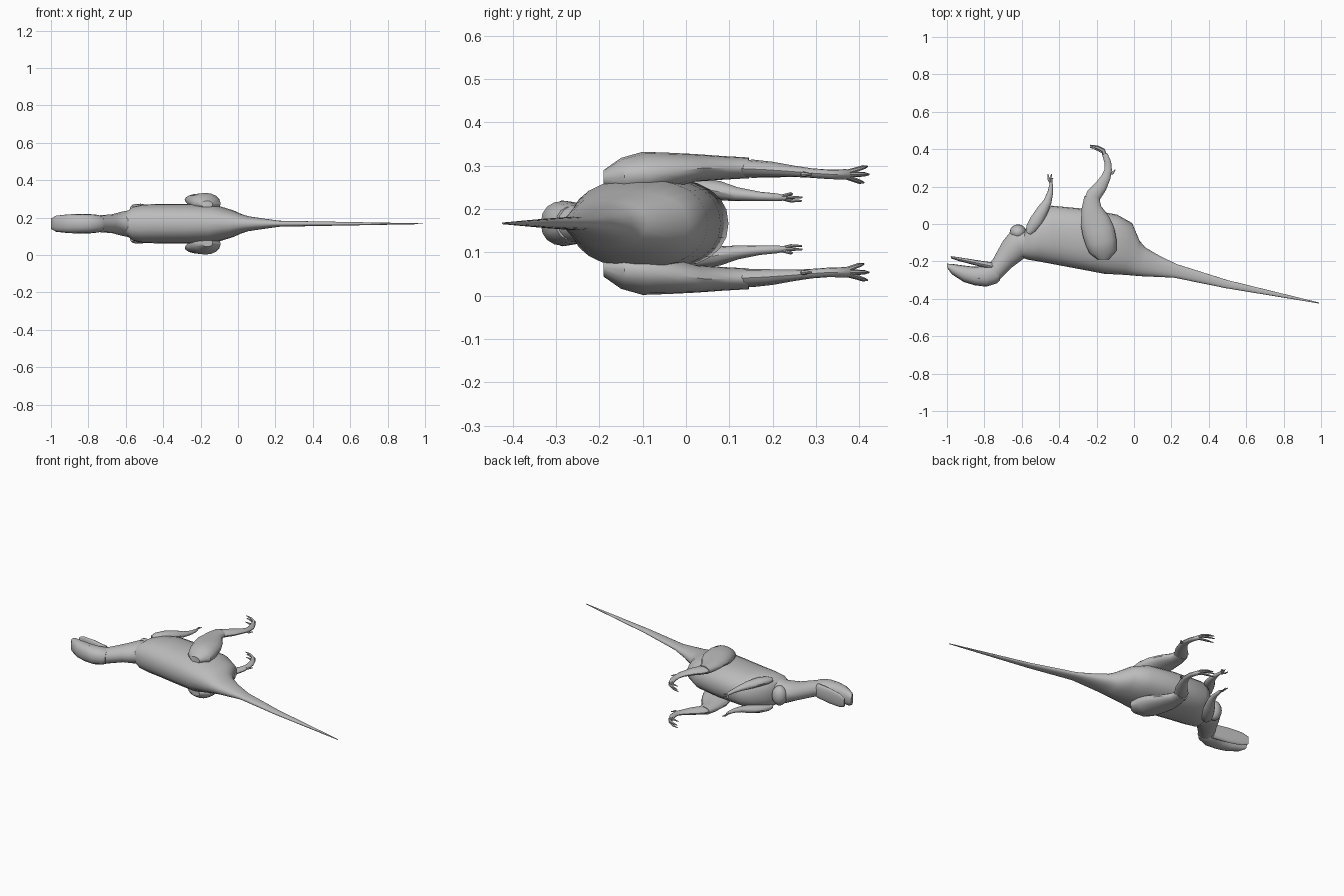
import bpy, bmesh, math
from mathutils import Vector

MID = 0.167  # plane of symmetry; the animal lies on its side

grey = bpy.data.materials.new("plain grey")
grey.diffuse_color = (0.5, 0.5, 0.5, 1)


def finish(name, bm):
    bmesh.ops.recalc_face_normals(bm, faces=bm.faces)
    mesh = bpy.data.meshes.new(name)
    bm.to_mesh(mesh)
    bm.free()
    mesh.materials.append(grey)
    ob = bpy.data.objects.new(name, mesh)
    bpy.context.collection.objects.link(ob)
    bpy.ops.object.select_all(action='DESELECT')
    ob.select_set(True)
    bpy.context.view_layer.objects.active = ob
    bpy.ops.object.shade_smooth_by_angle(angle=math.radians(40))
    return ob


def loft(name, rows, sides=16, power=1.0):
    """Rows: belly x, belly y, back x, back y, centre z, half width in z."""
    bm = bmesh.new()
    rings = []
    for x1, y1, x2, y2, z, w in rows:
        c = Vector(((x1 + x2) / 2, (y1 + y2) / 2, z))
        a = Vector(((x1 - x2) / 2, (y1 - y2) / 2, 0))
        ring = []
        for i in range(sides):
            t = 2 * math.pi * i / sides
            u, v = [math.copysign(abs(f) ** power, f) for f in (math.cos(t), math.sin(t))]
            ring.append(bm.verts.new(c + a * u + Vector((0, 0, w * v))))
        rings.append(ring)
    for r, s in zip(rings, rings[1:]):
        for i in range(sides):
            j = (i + 1) % sides
            bm.faces.new((r[i], r[j], s[j], s[i]))
    bm.faces.new(rings[0])
    bm.faces.new(rings[-1])
    return finish(name, bm)


def limb(name, path, sides=12):
    """Path rows: x, y, z, half thickness in xy, half width in z. Made on both sides."""
    rows = []
    for i, (x, y, z, a, b) in enumerate(path):
        p, q = path[max(i - 1, 0)], path[min(i + 1, len(path) - 1)]
        d = Vector((q[0] - p[0], q[1] - p[1])).normalized()
        rows.append((x - d.y * a, y + d.x * a, x + d.y * a, y - d.x * a, z, b))
    loft(name + "_upper", rows, sides)
    loft(name + "_lower", [r[:4] + (2 * MID - r[4], r[5]) for r in rows], sides)


def ball(name, centre, scale, seg=16):
    bm = bmesh.new()
    bmesh.ops.create_uvsphere(bm, u_segments=seg, v_segments=seg // 2, radius=1)
    for v in bm.verts:
        v.co = Vector([c + s * k for c, s, k in zip(centre, scale, v.co)])
    finish(name, bm)


def centred(rows):
    return [r[:4] + (MID, r[4]) for r in rows]


# Torso, pelvis and tail
loft("torso", centred([
    (-0.60, -0.06, -0.595, -0.18, 0.062), (-0.555, 0.01, -0.57, -0.19, 0.090),
    (-0.50, 0.065, -0.51, -0.20, 0.103), (-0.44, 0.098, -0.42, -0.217, 0.105),
    (-0.25, 0.08, -0.27, -0.245, 0.106), (-0.09, 0.05, -0.16, -0.266, 0.102),
    (-0.01, 0.005, -0.05, -0.272, 0.073), (0.03, -0.09, 0.0, -0.276, 0.053),
    (0.06, -0.125, 0.05, -0.28, 0.040), (0.14, -0.172, 0.13, -0.283, 0.028),
    (0.23, -0.215, 0.215, -0.287, 0.016), (0.50, -0.300, 0.49, -0.343, 0.011),
    (0.99, -0.420, 0.99, -0.425, 0.002)]), 24, 0.88)

# Neck and throat
loft("neck", centred([
    (-0.785, -0.225, -0.74, -0.315, 0.042), (-0.755, -0.19, -0.71, -0.29, 0.046),
    (-0.70, -0.09, -0.65, -0.23, 0.050), (-0.655, -0.035, -0.59, -0.185, 0.064),
    (-0.58, -0.03, -0.55, -0.185, 0.075)]), 16)
ball("throat_bulge", (-0.62, -0.045, MID), (0.045, 0.043, 0.06))

# Head and lower jaw
loft("head", centred([
    (-1.0, -0.212, -0.998, -0.235, 0.028), (-0.97, -0.214, -0.975, -0.268, 0.043),
    (-0.91, -0.222, -0.91, -0.310, 0.050), (-0.86, -0.228, -0.85, -0.328, 0.052),
    (-0.80, -0.225, -0.79, -0.335, 0.052), (-0.76, -0.205, -0.735, -0.318, 0.047),
    (-0.745, -0.215, -0.715, -0.30, 0.040)]), 16, 0.88)
loft("lower_jaw", centred([
    (-0.98, -0.172, -0.978, -0.184, 0.026), (-0.94, -0.177, -0.94, -0.197, 0.042),
    (-0.86, -0.190, -0.86, -0.218, 0.048), (-0.76, -0.205, -0.76, -0.245, 0.044)]), 16, 0.88)
for side in (-1, 1):
    ball("eye", (-0.83, -0.285, MID + side * 0.048), (0.008, 0.008, 0.005), 8)

# Hind legs: thigh, shin and foot
limb("thigh", [
    (-0.165, -0.19, 0.27, 0.03, 0.02), (-0.165, -0.15, 0.275, 0.073, 0.043),
    (-0.175, -0.10, 0.28, 0.083, 0.052), (-0.19, -0.04, 0.288, 0.087, 0.042),
    (-0.21, 0.02, 0.295, 0.078, 0.032), (-0.228, 0.09, 0.295, 0.052, 0.027),
    (-0.226, 0.145, 0.295, 0.040, 0.024)], 16)
limb("shin", [
    (-0.23, 0.12, 0.293, 0.04, 0.019), (-0.215, 0.155, 0.293, 0.04, 0.021),
    (-0.178, 0.20, 0.291, 0.034, 0.018), (-0.15, 0.25, 0.287, 0.025, 0.013),
    (-0.138, 0.29, 0.283, 0.020, 0.011), (-0.14, 0.33, 0.280, 0.018, 0.011),
    (-0.155, 0.37, 0.280, 0.015, 0.012), (-0.165, 0.38, 0.280, 0.008, 0.008)])
for spread, reach in ((-0.019, 0.0), (0.0, 0.012), (0.018, 0.008)):
    limb("toe", [
        (-0.15, 0.355, 0.28, 0.012, 0.007), (-0.165, 0.385 + reach, 0.28 + spread * 0.6, 0.009, 0.006),
        (-0.195, 0.40 + reach, 0.28 + spread * 0.9, 0.008, 0.005),
        (-0.235, 0.41 + reach, 0.28 + spread, 0.002, 0.002)], 8)
limb("dewclaw", [
    (-0.145, 0.27, 0.282, 0.008, 0.006), (-0.115, 0.272, 0.280, 0.008, 0.006),
    (-0.10, 0.29, 0.280, 0.002, 0.002)], 8)

# Arms: upper arm, forearm and fingers
limb("arm", [
    (-0.565, -0.05, 0.250, 0.015, 0.012), (-0.55, -0.025, 0.252, 0.030, 0.020),
    (-0.52, 0.02, 0.250, 0.036, 0.024), (-0.485, 0.08, 0.242, 0.030, 0.022),
    (-0.462, 0.12, 0.234, 0.022, 0.016), (-0.447, 0.17, 0.229, 0.015, 0.011),
    (-0.443, 0.21, 0.227, 0.010, 0.009), (-0.445, 0.23, 0.226, 0.006, 0.006)])
for spread, tip in ((-0.008, (-0.46, 0.268)), (0.0, (-0.44, 0.268)), (0.008, (-0.43, 0.245))):
    limb("finger", [
        (-0.443, 0.21, 0.227, 0.006, 0.004),
        ((tip[0] - 0.455) / 2, 0.242, 0.227 + spread, 0.006, 0.004),
        (tip[0], tip[1], 0.227 + spread, 0.002, 0.002)], 8)
